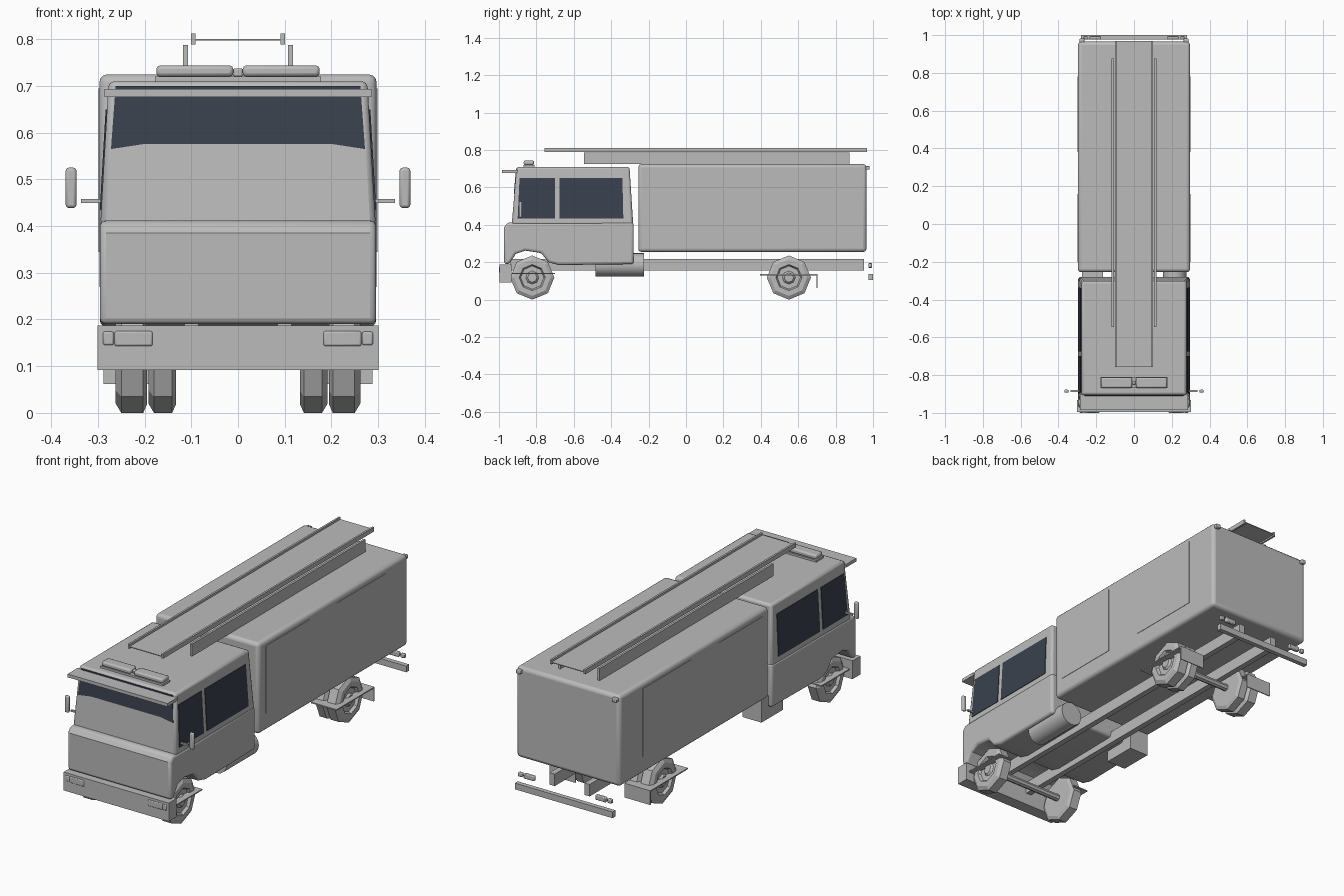
import bpy, bmesh, math
from mathutils import Vector

if "Cube" in bpy.data.objects:
    bpy.data.objects.remove(bpy.data.objects["Cube"])


def material(name, rgb):
    m = bpy.data.materials.new(name)
    m.diffuse_color = (*rgb, 1)
    m.use_nodes = True
    m.node_tree.nodes["Principled BSDF"].inputs["Base Color"].default_value = m.diffuse_color
    return m


GREY = material("body grey", (0.5, 0.5, 0.5))
GLASS = material("dark glass", (0.042, 0.053, 0.075))


def finish(name, bm, mat=GREY, bevel=0, segs=2, smooth=True):
    bmesh.ops.recalc_face_normals(bm, faces=bm.faces)
    me = bpy.data.meshes.new(name)
    bm.to_mesh(me)
    bm.free()
    ob = bpy.data.objects.new(name, me)
    bpy.context.collection.objects.link(ob)
    me.materials.append(mat)
    if bevel:
        mod = ob.modifiers.new("bevel", 'BEVEL')
        mod.width, mod.segments = bevel, segs
        mod.limit_method, mod.angle_limit = 'ANGLE', math.radians(40)
    if smooth:
        bpy.ops.object.select_all(action='DESELECT')
        ob.select_set(True)
        bpy.context.view_layer.objects.active = ob
        bpy.ops.object.shade_smooth_by_angle(angle=math.radians(35))
    return ob


def prism(name, pts, offset, **kw):
    """Extrude a flat polygon by an offset vector."""
    bm = bmesh.new()
    off = Vector(offset)
    a = [bm.verts.new(p) for p in pts]
    b = [bm.verts.new(Vector(p) + off) for p in pts]
    bm.faces.new(a)
    bm.faces.new(b[::-1])
    n = len(pts)
    for i in range(n):
        bm.faces.new((a[i], a[(i + 1) % n], b[(i + 1) % n], b[i]))
    return finish(name, bm, **kw)


def box(name, x, y, z, **kw):
    pts = [(x[0], y[0], z[0]), (x[1], y[0], z[0]), (x[1], y[1], z[0]), (x[0], y[1], z[0])]
    return prism(name, pts, (0, 0, z[1] - z[0]), **kw)


def pair(name, x, y, z, **kw):
    """Box on the right side and its mirror on the left."""
    box(name + "_right", x, y, z, **kw)
    box(name + "_left", (-x[1], -x[0]), y, z, **kw)


def lathe_x(name, profile, y, z, sides, **kw):
    """Closed (x, radius) profile turned about an axis along x."""
    bm = bmesh.new()
    rings = []
    for px, r in profile:
        rings.append([bm.verts.new((px, y + r * math.sin(2 * math.pi * i / sides),
                                    z + r * math.cos(2 * math.pi * i / sides)))
                      for i in range(sides)])
    for a, b in zip(rings, rings[1:]):
        for i in range(sides):
            j = (i + 1) % sides
            bm.faces.new((a[i], a[j], b[j], b[i]))
    bm.faces.new(rings[0])
    bm.faces.new(rings[-1])
    return finish(name, bm, smooth=False, **kw)


# Rear body with shutter panels on the sides
BODY_X = 0.297
box("rear_body", (-BODY_X, BODY_X), (-0.255, 0.965), (0.255, 0.725), bevel=0.018, segs=3)
for i, y in enumerate([(-0.2, 0.16), (0.38, 0.78)]):
    pair(f"side_panel_{i}", (BODY_X - 0.003, BODY_X + 0.002), y, (0.345, 0.695), smooth=False)
pair("corner_marker", (0.262, 0.288), (0.96, 0.982), (0.695, 0.715), bevel=0.004)

# Lower cab with wheel arch
lower = [(-.972, .19), (-.974, .385), (-.955, .412), (-.28, .415), (-.28, .19), (-.68, .185),
         (-.735, .2), (-.775, .25), (-.86, .262), (-.91, .245), (-.945, .19)]
prism("lower_cab", [(-0.296, y, z) for y, z in lower], (0.592, 0, 0), bevel=0.016, segs=3)

# Upper cab, tapering to the roof
Z0, Z1, X0, X1, F0, F1 = 0.40, 0.71, 0.295, 0.277, -0.932, -0.905
bm = bmesh.new()
rings = []
for z, x, f, r in [(Z0, X0, F0, -0.282), (Z1, X1, F1, -0.302)]:
    rings.append([bm.verts.new(p) for p in [(-x, f, z), (x, f, z), (x, r, z), (-x, r, z)]])
for i in range(4):
    j = (i + 1) % 4
    bm.faces.new((rings[0][i], rings[0][j], rings[1][j], rings[1][i]))
for ring in rings:
    bm.faces.new(ring)
finish("upper_cab", bm, bevel=0.012, segs=2)


# Cab glass as thin plates lying on the sloped walls
def side_x(z):
    return X0 + (X1 - X0) * (z - Z0) / (Z1 - Z0)


def front_y(z):
    return F0 + (F1 - F0) * (z - Z0) / (Z1 - Z0)


for s, side in ((1, "right"), (-1, "left")):
    for part, ya, yb, yc, yd in (("front_window", -.9, -.7, -.7, -.89),
                                 ("rear_window", -.675, -.335, -.34, -.675)):
        pts = [(s * (side_x(z) - 0.003), y, z)
               for y, z in ((ya, .435), (yb, .435), (yc, .65), (yd, .65))]
        prism(f"{part}_{side}", pts, (s * 0.006, 0, 0), mat=GLASS, smooth=False)
pts = [(x, front_y(z) + 0.003, z) for x, z in
       ((-.272, .565), (-.2, .576), (.2, .576), (.272, .565), (.262, .70), (-.262, .70))]
prism("windshield", pts, (0, -0.006, 0), mat=GLASS, smooth=False)

# Sun visor
box("visor", (-0.286, 0.286), (-0.985, -0.9), (0.677, 0.694), smooth=False)

# Roof light bar
box("light_bar_base", (-0.178, 0.178), (-0.868, -0.81), (0.705, 0.72), smooth=False)
pair("light_bar", (0.01, 0.175), (-0.868, -0.812), (0.72, 0.744), bevel=0.008)
box("light_bar_knob", (-0.01, 0.01), (-0.85, -0.83), (0.72, 0.738), bevel=0.004)

# Mirrors and arms
pair("mirror_arm", (0.28, 0.336), (-0.89, -0.88), (0.45, 0.458), smooth=False)
pair("mirror", (0.346, 0.369), (-0.893, -0.877), (0.439, 0.525), bevel=0.006)

# Front bumper and headlights
box("front_bumper", (-0.301, 0.301), (-0.996, -0.932), (0.092, 0.187), smooth=False)
pair("headlight", (0.183, 0.264), (-1.0, -0.98), (0.143, 0.175), bevel=0.004)
pair("indicator", (0.266, 0.289), (-1.0, -0.98), (0.145, 0.174), bevel=0.004)

# Ladder on the roof and its carrier rails
pair("ladder_rail", (0.091, 0.101), (-0.757, 0.968), (0.789, 0.812), smooth=False)
box("ladder_deck", (-0.095, 0.095), (-0.757, 0.968), (0.797, 0.801), smooth=False)
pair("ladder_carrier", (0.107, 0.118), (-0.545, 0.875), (0.724, 0.788), smooth=False)

# Chassis rails and axles
pair("chassis_rail", (0.085, 0.115), (-0.94, 0.952), (0.155, 0.217), smooth=False)
for name, y in (("front_axle", -0.822), ("rear_axle", 0.55)):
    lathe_x(name, [(-0.2, 0.018), (0.2, 0.018)], y, 0.12, 8)

# Side tank (cylinder) and storage box behind the cab
pts = [(0.215 + 0.062 * math.cos(a), -0.485, 0.186 + 0.062 * math.sin(a))
       for a in [2 * math.pi * i / 16 for i in range(16)]]
prism("fuel_tank", pts, (0, 0.26, 0))
box("storage_box", (-0.275, -0.165), (-0.4, -0.225), (0.13, 0.25), smooth=False)


# Eight-sided tyres with recessed hubs
def tyre(name, inner, outer, y, s):
    r = 0.118
    prof = [(inner, 0.085), (inner, 0.1), (inner + 0.008, r), (outer - 0.012, r),
            (outer, 0.098), (outer, 0.07), (outer - 0.014, 0.062), (outer - 0.014, 0.035),
            (outer - 0.004, 0.025)]
    lathe_x(name, [(s * x, q) for x, q in prof], y, 0.118, 8)


for s, side in ((1, "right"), (-1, "left")):
    tyre("front_tyre_" + side, 0.195, 0.262, -0.822, s)
    tyre("rear_outer_tyre_" + side, 0.195, 0.262, 0.55, s)
    tyre("rear_inner_tyre_" + side, 0.133, 0.192, 0.55, s)

# Mudguard plates and flaps
pair("front_mudguard", (0.2, 0.286), (-0.93, -0.7), (0.137, 0.143), smooth=False)
pair("rear_mudguard", (0.14, 0.288), (0.395, 0.703), (0.13, 0.136), smooth=False)
pair("rear_mud_flap", (0.14, 0.288), (0.699, 0.704), (0.062, 0.136), smooth=False)

# Rear bumper bar, brackets and lamps
box("rear_bar", (-0.28, 0.28), (0.976, 1.0), (0.105, 0.137), smooth=False)
pair("rear_lamp", (0.175, 0.235), (0.976, 0.994), (0.17, 0.195), bevel=0.004)
pair("rear_small_lamp", (0.245, 0.268), (0.976, 0.994), (0.172, 0.193), bevel=0.004)
